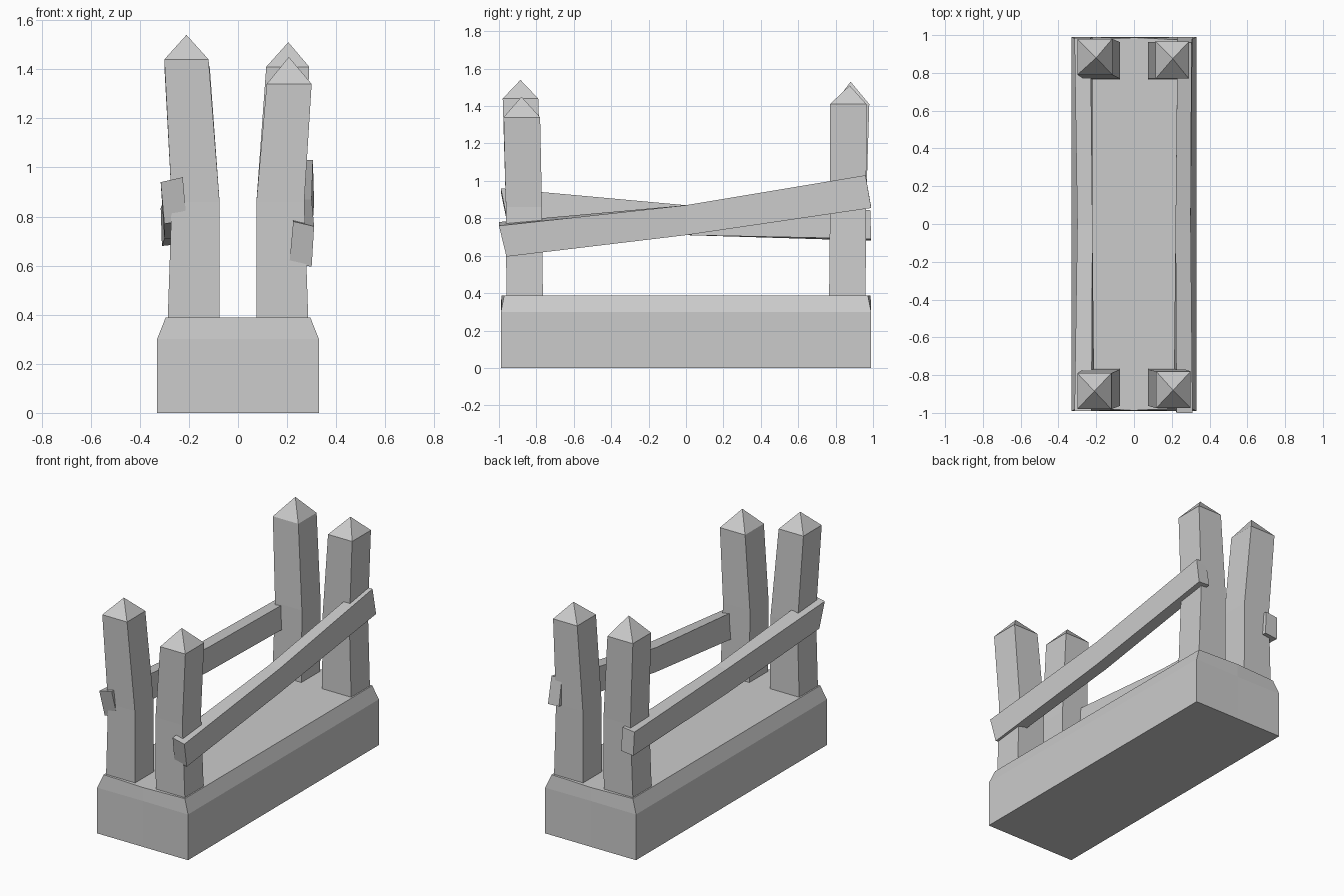
import bpy

if "Cube" in bpy.data.objects:
    bpy.data.objects.remove(bpy.data.objects["Cube"])


def make_object(name, verts, faces):
    mesh = bpy.data.meshes.new(name)
    mesh.from_pydata(verts, [], faces)
    mesh.update()
    obj = bpy.data.objects.new(name, mesh)
    bpy.context.collection.objects.link(obj)
    return obj


def loft(name, rings, tip=None):
    """Skin equal rings of points, then close with a flat end or a pointed tip."""
    n = len(rings[0])
    verts = [p for ring in rings for p in ring]
    faces = [tuple(range(n))[::-1]]
    for r in range(len(rings) - 1):
        for i in range(n):
            a, b = r * n + i, r * n + (i + 1) % n
            faces.append((a, b, b + n, a + n))
    last = (len(rings) - 1) * n
    if tip:
        verts.append(tip)
        faces += [(last + i, last + (i + 1) % n, len(verts) - 1) for i in range(n)]
    else:
        faces.append(tuple(range(last, last + n)))
    return make_object(name, verts, faces)


def rect(x0, x1, y0, y1, z):
    return [(x0, y0, z), (x1, y0, z), (x1, y1, z), (x0, y1, z)]


# Stone base: block with worn upper edges, end edges split in the middle
def base_ring(hx, hy, mid_y, z):
    return [(-hx, -hy, z), (0, -mid_y, z), (hx, -hy, z),
            (hx, hy, z), (0, mid_y, z), (-hx, hy, z)]


loft("base", [base_ring(.33, .99, .99, 0), base_ring(.33, .99, .987, .30),
              base_ring(.295, .972, .987, .388)])

# Four bent posts with pyramid tips: (name, x side, y side, top rect, shoulder, tip)
posts = [
    ("front_left_post", -1, -1, (-.30, -.12, -.98, -.79), 1.44, (-.21, -.885, 1.54)),
    ("front_right_post", 1, -1, (.117, .30, -.975, -.78), 1.34, (.207, -.88, 1.45)),
    ("back_left_post", -1, 1, (-.30, -.115, .79, .98), 1.41, (-.20, .88, 1.53)),
    ("back_right_post", 1, 1, (.115, .29, .77, .965), 1.41, (.205, .875, 1.51)),
]
for name, sx, sy, top, shoulder, tip in posts:
    def section(xi, xo, yi, yo, z):
        x, y = sorted((sx * xi, sx * xo)), sorted((sy * yi, sy * yo))
        return rect(*x, *y, z)
    loft(name, [section(.075, .287, .765, .96, .36),
                section(.075, .27, .77, .963, .86),
                rect(*top, shoulder)], tip)

# Crooked side rails, each bent slightly at mid length
loft("right_rail", [
    [(.21, -.96, .615), (.30, -.96, .595), (.31, -1, .76), (.225, -1, .78)],
    [(.22, 0, .71), (.30, 0, .71), (.30, 0, .87), (.22, 0, .87)],
    [(.23, .99, .86), (.31, .99, .855), (.305, .96, 1.03), (.23, .96, 1.03)]])
loft("left_rail", [
    [(-.30, -.955, .77), (-.21, -.955, .785), (-.225, -.99, .96), (-.315, -.99, .94)],
    [(-.30, 0, .71), (-.22, 0, .71), (-.22, 0, .87), (-.30, 0, .87)],
    [(-.31, .99, .68), (-.22, .99, .69), (-.23, .985, .845), (-.315, .985, .835)]])
